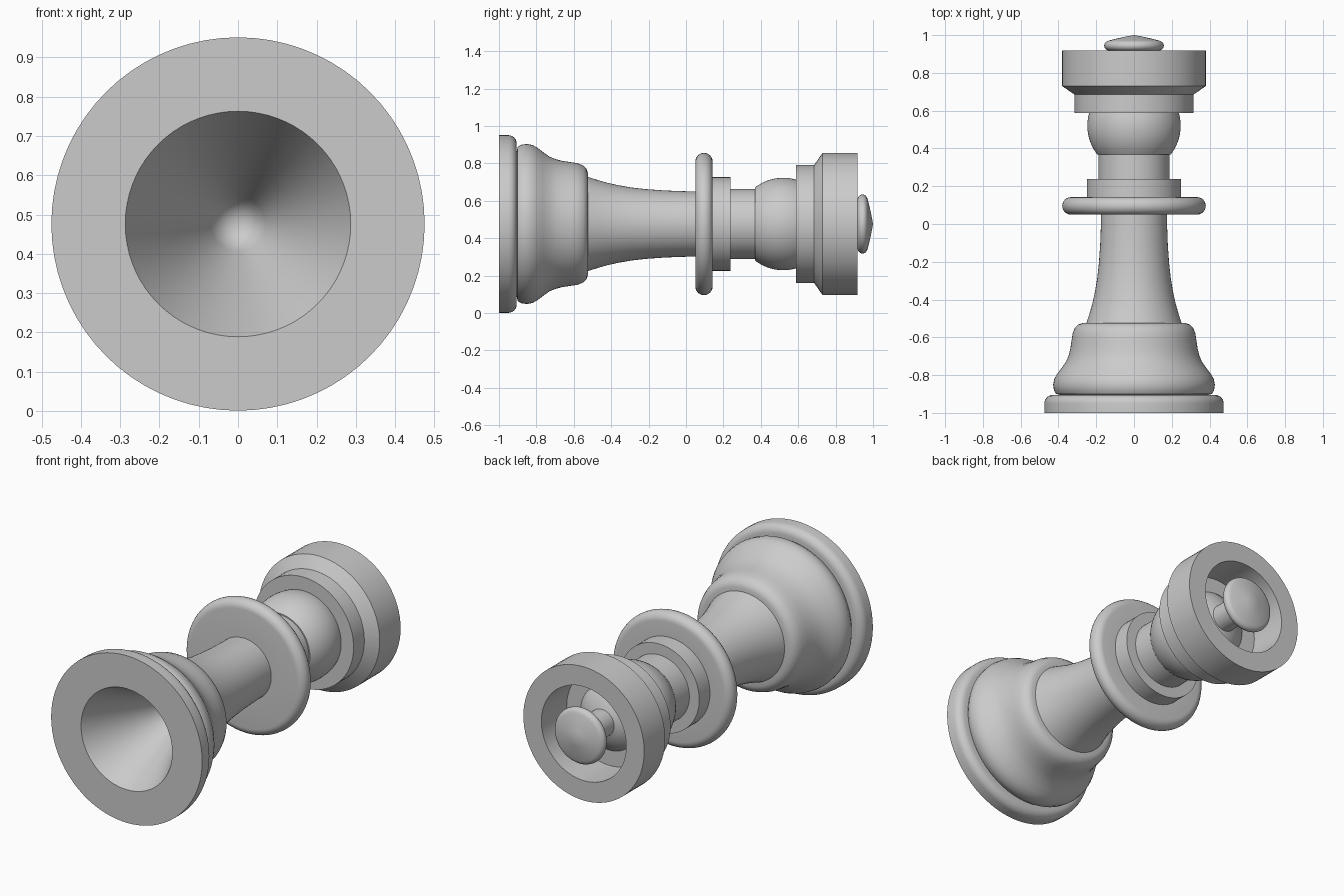
import bpy, bmesh, math

if "Cube" in bpy.data.objects:
    bpy.data.objects.remove(bpy.data.objects["Cube"])

SEG = 72
AXIS_Z = 0.476

grey = bpy.data.materials.new("stone_grey")
grey.diffuse_color = (0.6, 0.6, 0.6, 1)
grey.use_nodes = True
grey.node_tree.nodes["Principled BSDF"].inputs["Base Color"].default_value = grey.diffuse_color


def lathe(name, profile, sharp=30):
    """Revolve (radius, y) points around the lying y axis."""
    bm = bmesh.new()
    rings = []
    for r, y in profile:
        n = 1 if r == 0 else SEG
        rings.append([bm.verts.new((r * math.cos(2 * math.pi * i / SEG), y,
                                    AXIS_Z + r * math.sin(2 * math.pi * i / SEG)))
                      for i in range(n)])
    for a, b in zip(rings, rings[1:]):
        for i in range(SEG):
            j = (i + 1) % SEG
            loop = []
            for v in (a[i % len(a)], b[i % len(b)], b[j % len(b)], a[j % len(a)]):
                if v not in loop:
                    loop.append(v)
            bm.faces.new(loop)
    mesh = bpy.data.meshes.new(name)
    bm.to_mesh(mesh)
    bm.free()
    obj = bpy.data.objects.new(name, mesh)
    bpy.context.collection.objects.link(obj)
    mesh.materials.append(grey)
    bpy.ops.object.select_all(action='DESELECT')
    obj.select_set(True)
    bpy.context.view_layer.objects.active = obj
    bpy.ops.object.shade_smooth_by_angle(angle=math.radians(sharp))
    return obj


def arc(cr, cy, rad_r, rad_y, start, end, steps):
    """Elliptic arc in the (radius, y) plane, angles in degrees."""
    out = []
    for k in range(steps + 1):
        t = math.radians(start + (end - start) * k / steps)
        out.append((cr + rad_r * math.cos(t), cy + rad_y * math.sin(t)))
    return out


# foot with the conical hollow underneath
lathe("foot", [(0, -0.4), (0.07, -0.55), (0.14, -0.7), (0.21, -0.85), (0.287, -1), (0.475, -1)]
      + arc(0.43, -0.95, 0.045, 0.045, 0, 90, 6) + [(0.39, -0.905)])

# bell-shaped skirt
lathe("skirt", [(0.39, -0.905), (0.412, -0.9), (0.424, -0.88), (0.428, -0.85), (0.422, -0.82),
                (0.408, -0.795), (0.385, -0.765), (0.36, -0.73), (0.346, -0.695),
                (0.337, -0.66), (0.331, -0.62), (0.325, -0.58), (0.313, -0.55),
                (0.295, -0.532), (0.275, -0.525), (0.24, -0.525)], 40)

# flared stem
lathe("stem", [(0.252, -0.525), (0.236, -0.475), (0.22, -0.42), (0.207, -0.36),
               (0.195, -0.29), (0.186, -0.21), (0.179, -0.11), (0.175, 0), (0.174, 0.06)])

# round-edged collar and the stepped neck
lathe("collar", [(0.17, 0.05)] + arc(0.335, 0.096, 0.045, 0.046, -90, 90, 12) + [(0.24, 0.142)])
lathe("neck_ring", [(0.25, 0.14), (0.25, 0.238), (0.185, 0.238)])
lathe("neck", [(0.188, 0.238), (0.188, 0.375)])

# ball and its upper pin
lathe("ball", [(0.185, 0.368)] + arc(0, 0.52, 0.247, 0.247, -38, 72, 20) + [(0.076, 0.925)])

# hollow crown
lathe("crown", [(0.23, 0.588), (0.315, 0.588), (0.315, 0.685), (0.38, 0.73),
                (0.38, 0.918), (0.267, 0.918), (0.267, 0.69), (0.18, 0.69)])

# pointed button on top
lathe("top_button", [(0, 0.916), (0.11, 0.916)] + arc(0.125, 0.944, 0.033, 0.028, -90, 75, 9)
      + [(0.09, 0.982), (0.045, 0.992), (0, 1)])
